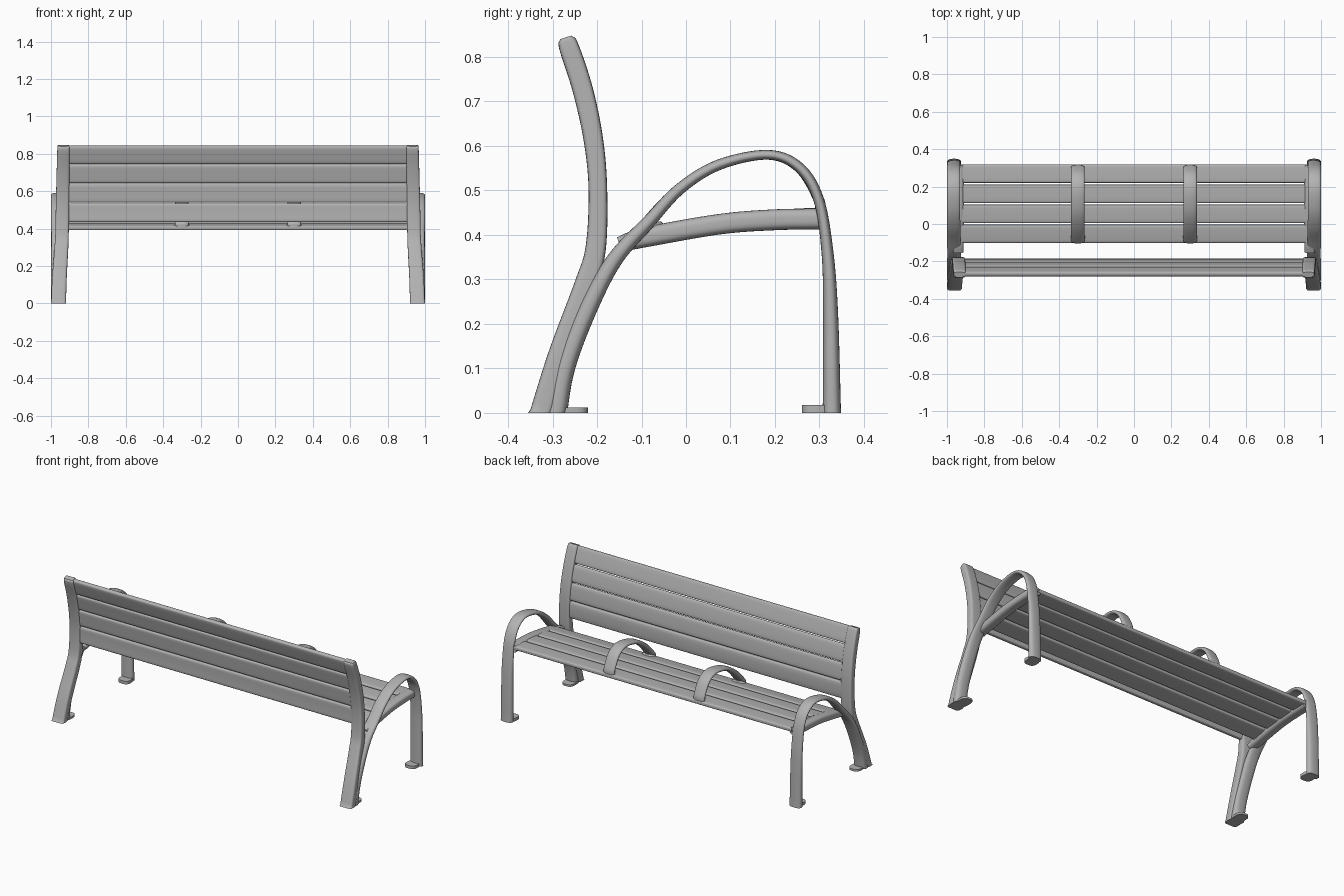
import bpy, bmesh, math
from mathutils import Vector

cube = bpy.data.objects.get("Cube")
if cube:
    bpy.data.objects.remove(cube, do_unlink=True)

grey = bpy.data.materials.new("painted grey metal")
grey.use_nodes = True
colour = (0.45, 0.45, 0.45, 1)
grey.diffuse_color = colour
grey.node_tree.nodes["Principled BSDF"].inputs["Base Color"].default_value = colour


def loft(name, rings, angle=40):
    """Skin a list of closed rings and cap both ends."""
    bm = bmesh.new()
    loops = [[bm.verts.new((p[0], p[1], max(p[2], 0))) for p in ring] for ring in rings]
    n = len(loops[0])
    for a, b in zip(loops, loops[1:]):
        for i in range(n):
            j = (i + 1) % n
            bm.faces.new((a[i], a[j], b[j], b[i]))
    bm.faces.new(loops[0][::-1])
    bm.faces.new(loops[-1])
    bmesh.ops.recalc_face_normals(bm, faces=bm.faces)
    mesh = bpy.data.meshes.new(name)
    bm.to_mesh(mesh)
    bm.free()
    mesh.materials.append(grey)
    obj = bpy.data.objects.new(name, mesh)
    bpy.context.collection.objects.link(obj)
    bpy.ops.object.select_all(action='DESELECT')
    obj.select_set(True)
    bpy.context.view_layer.objects.active = obj
    bpy.ops.object.shade_smooth_by_angle(angle=math.radians(angle))
    return obj


def rounded(power, n=28):
    """Unit superellipse: higher power gives a squarer section."""
    out = []
    for i in range(n):
        a = math.tau * (i + 0.5) / n
        c, s = math.cos(a), math.sin(a)
        out.append((math.copysign(abs(c) ** (2 / power), c),
                    math.copysign(abs(s) ** (2 / power), s)))
    return out


def smooth(points, steps=8):
    """Spline through points of any dimension."""
    pts = [Vector(p) for p in points]
    pts = [2 * pts[0] - pts[1]] + pts + [2 * pts[-1] - pts[-2]]
    out = []
    for a, b, c, d in zip(pts, pts[1:], pts[2:], pts[3:]):
        for k in range(steps):
            t = k / steps
            out.append(0.5 * (2 * b + (c - a) * t + (2 * a - 5 * b + 4 * c - d) * t * t
                              + (3 * b - a - 3 * c + d) * t ** 3))
    return out + [pts[-2]]


def sweep(name, stations, power, side=1):
    """Sweep a rounded section; stations are (x, y, z, width, thickness)."""
    path = smooth(stations)
    rings = []
    for i, p in enumerate(path):
        q, r = path[max(i - 1, 0)], path[min(i + 1, len(path) - 1)]
        ty, tz = r[1] - q[1], r[2] - q[2]
        size = math.hypot(ty, tz)
        ny, nz = -tz / size, ty / size
        rings.append([(side * (p[0] + u * p[3] / 2), p[1] + v * ny * p[4] / 2,
                       p[2] + v * nz * p[4] / 2) for u, v in rounded(power)])
    return loft(name, rings)


def slats(name, line, count, gap, thick, half_length):
    """Split a side-view line into equal slats that follow its curve."""
    pts = smooth(line, 12)
    dist = [0]
    for a, b in zip(pts, pts[1:]):
        dist.append(dist[-1] + (b - a).length)

    def at(s):
        i = 0
        while i < len(pts) - 2 and dist[i + 1] < s:
            i += 1
        d = (pts[i + 1] - pts[i]).normalized()
        return pts[i] + d * (s - dist[i]), Vector((-d[1], d[0]))

    pitch = (dist[-1] + gap) / count
    for k in range(count):
        mid, half = k * pitch + (pitch - gap) / 2, (pitch - gap) / 2
        section = []
        for u, v in rounded(5, 32):
            p, n = at(mid + u * half)
            section.append(p + n * v * thick / 2)
        loft(f"{name}_{k + 1}", [[(x, p[0], p[1]) for p in section]
                                 for x in (-half_length, half_length)])


def plate(name, x, y, sx, sy, height):
    ring = rounded(3)
    loft(name, [[(x + u * sx / 2, y + v * sy / 2, z) for u, v in ring] for z in (0, height)])


# Side-frame paths
post = [(.96, -.332, -.02, .08, .05), (.955, -.285, .13, .078, .05),
        (.945, -.227, .285, .074, .05), (.941, -.203, .37, .072, .046),
        (.939, -.198, .50, .071, .042), (.937, -.208, .613, .07, .044),
        (.935, -.232, .726, .068, .046), (.933, -.264, .825, .066, .044),
        (.933, -.270, .844, .06, .026)]
arch = [(.962, -.295, -.02, .075, .05), (.962, -.272, .1, .075, .045),
        (.962, -.222, .23, .074, .042), (.962, -.16, .345, .073, .036),
        (.963, -.083, .43, .072, .03), (.964, -.012, .505, .071, .026),
        (.964, .075, .558, .07, .024), (.964, .185, .58, .07, .022),
        (.964, .255, .551, .07, .024), (.3 + .664, .298, .48, .07, .024),
        (.964, .318, .36, .071, .027), (.963, .325, .22, .073, .034),
        (.962, .328, -.02, .076, .042)]
rail = [(.94, -.15, .378, .055, .035), (.94, -.09, .395, .06, .045),
        (.94, .075, .424, .06, .046), (.94, .2, .434, .06, .047),
        (.94, .312, .436, .06, .047)]

for side, label in ((1, "left"), (-1, "right")):
    sweep(f"{label}_back_post", post, 5, side)
    sweep(f"{label}_arm_and_leg", arch, 2.6, side)
    sweep(f"{label}_seat_rail", rail, 3, side)
    plate(f"{label}_rear_foot", side * .955, -.265, .07, .09, .012)
    plate(f"{label}_front_foot", side * .955, .295, .07, .07, .018)

    # Middle armrest, following the end arches down to pads on the seat
    x = .3
    bow = [(x, -.085, .415, .07, .03)]
    bow += [(x, s[1], s[2], .072, s[4]) for s in arch[4:10]]
    bow += [(x, .302, .44, .07, .026)]
    sweep(f"{label}_middle_armrest", bow, 2.6, side)
    for end, y, z in (("rear", -.075, .418), ("front", .285, .448)):
        ring = rounded(2.4)
        loft(f"{label}_armrest_{end}_pad",
             [[(side * x + u * r * .04, y + v * r * .028, z + h) for u, v in ring]
              for r, h in ((1, -.012), (1, .004), (.7, .012))])

# Backrest and seat
slats("back_slat", [(-.199, .435), (-.197, .5), (-.208, .613), (-.232, .726), (-.27, .842)],
      4, .006, .028, .915)
slats("seat_slat", [(-.1, .401), (-.02, .417), (.075, .429), (.2, .439), (.318, .442)],
      4, .01, .026, .925)
